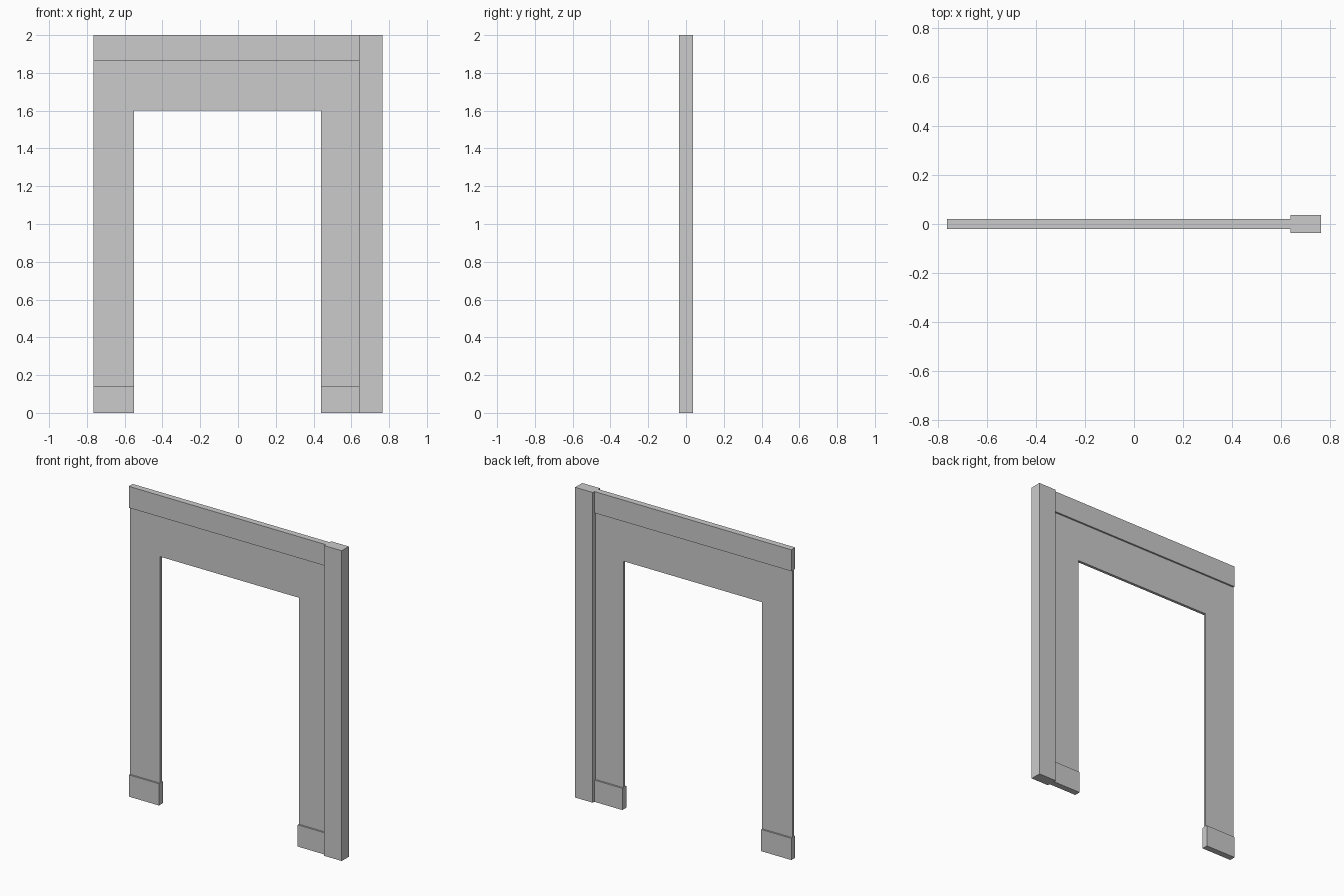
import bpy
import bmesh

if "Cube" in bpy.data.objects:
    bpy.data.objects.remove(bpy.data.objects["Cube"])

LEFT, RIGHT = -0.765, 0.765      # overall width
POST_X = 0.64                    # inner side of the post
OPEN_L, OPEN_R, OPEN_Z = -0.55, 0.44, 1.60
BASE_Z, TRIM_Z, TOP = 0.14, 1.862, 2.0


def extrude_profile(name, points, depth):
    """Extrude an x-z outline symmetrically about y = 0."""
    bm = bmesh.new()
    face = bm.faces.new([bm.verts.new((x, -depth / 2, z)) for x, z in points])
    ext = bmesh.ops.extrude_face_region(bm, geom=[face])
    verts = [g for g in ext["geom"] if isinstance(g, bmesh.types.BMVert)]
    bmesh.ops.translate(bm, verts=verts, vec=(0, depth, 0))
    bmesh.ops.recalc_face_normals(bm, faces=bm.faces)
    mesh = bpy.data.meshes.new(name)
    bm.to_mesh(mesh)
    bm.free()
    obj = bpy.data.objects.new(name, mesh)
    bpy.context.collection.objects.link(obj)
    return obj


def box(name, x0, x1, z0, z1, depth):
    return extrude_profile(name, [(x0, z0), (x1, z0), (x1, z1), (x0, z1)], depth)


# Thin wall panel with the doorway opening
extrude_profile("wall_panel", [
    (LEFT, BASE_Z), (OPEN_L, BASE_Z), (OPEN_L, OPEN_Z), (OPEN_R, OPEN_Z),
    (OPEN_R, BASE_Z), (POST_X, BASE_Z), (POST_X, TRIM_Z), (LEFT, TRIM_Z)], 0.018)

# Skirting on both sides of the doorway
box("skirting_left", LEFT, OPEN_L, 0, BASE_Z, 0.04)
box("skirting_right", OPEN_R, POST_X, 0, BASE_Z, 0.04)

# Top trim board
box("top_trim", LEFT, POST_X, TRIM_Z, TOP, 0.04)

# Full-height end post
box("end_post", POST_X, RIGHT, 0, TOP, 0.072)
